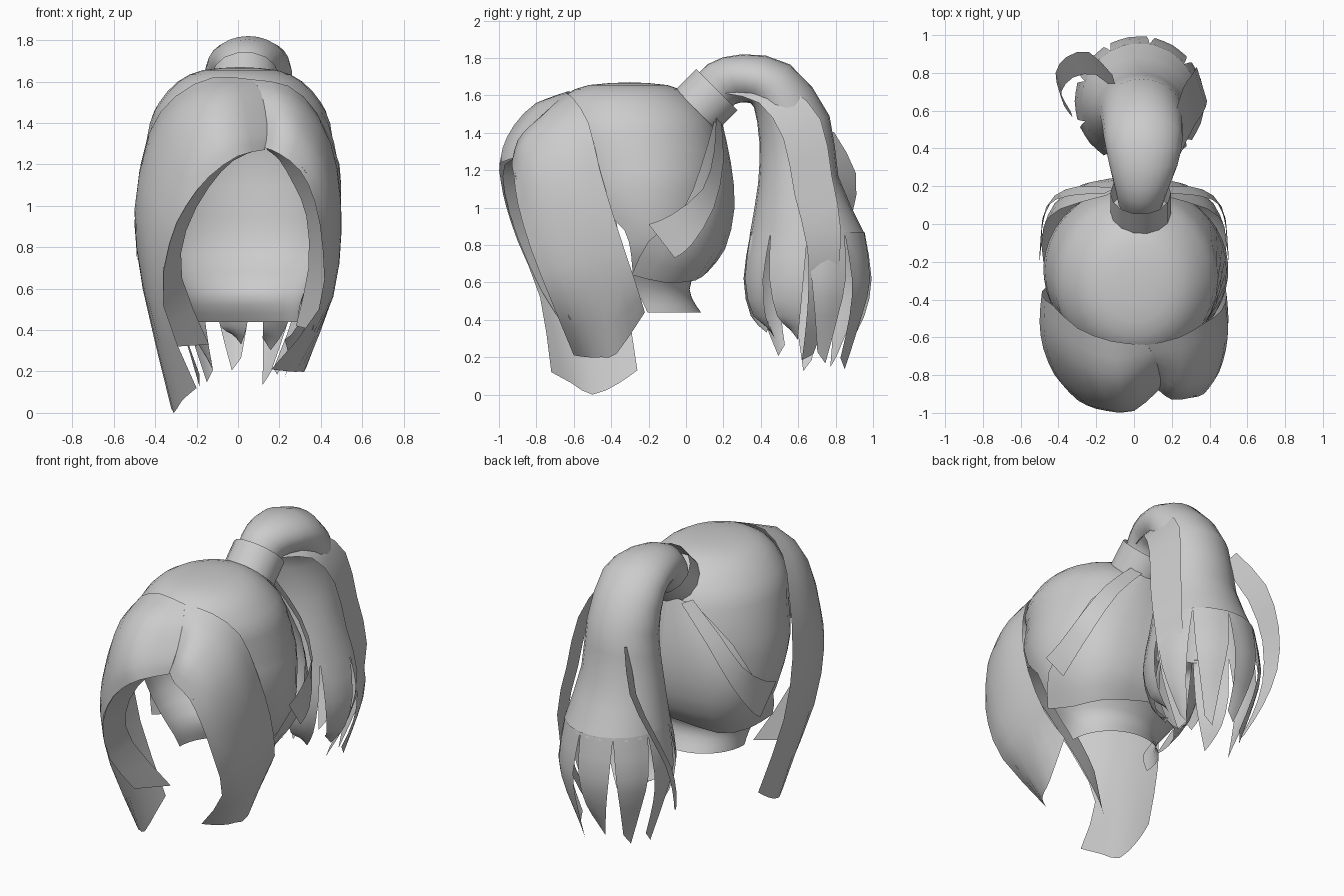
import bpy, bmesh, math, random
from mathutils import Vector

random.seed(4)
hair = bpy.data.materials.new("hair_grey")
hair.diffuse_color = (0.6, 0.6, 0.6, 1)


def smooth(pts, n):
    """Curve through the points, n steps per span."""
    pts = [Vector(p) for p in pts]
    if n < 2 or len(pts) < 2:
        return pts
    ext = [2 * pts[0] - pts[1]] + pts + [2 * pts[-1] - pts[-2]]
    out = []
    for a, b, c, d in zip(ext, ext[1:], ext[2:], ext[3:]):
        for k in range(n):
            t = k / n
            out.append(0.5 * (2 * b + (c - a) * t + (2 * a - 5 * b + 4 * c - d) * t * t
                              + (3 * b - a - 3 * c + d) * t ** 3))
    return out + [pts[-1]]


def build(name, grids, across=2, along=2, angle=45):
    """One object from one or more lofted grids of points."""
    bm = bmesh.new()
    for rows in grids:
        rows = [smooth(r, across) for r in rows]
        rows = list(zip(*[smooth(c, along) for c in zip(*rows)]))
        vs = [[bm.verts.new(p) for p in r] for r in rows]
        for r0, r1 in zip(vs, vs[1:]):
            for j in range(len(r0) - 1):
                bm.faces.new((r0[j], r0[j + 1], r1[j + 1], r1[j]))
    bmesh.ops.remove_doubles(bm, verts=bm.verts, dist=0.0005)
    bmesh.ops.recalc_face_normals(bm, faces=bm.faces)
    me = bpy.data.meshes.new(name)
    bm.to_mesh(me)
    bm.free()
    me.materials.append(hair)
    ob = bpy.data.objects.new(name, me)
    bpy.context.collection.objects.link(ob)
    bpy.ops.object.select_all(action='DESELECT')
    ob.select_set(True)
    bpy.context.view_layer.objects.active = ob
    bpy.ops.object.shade_smooth_by_angle(angle=math.radians(angle))
    return ob


def ring(c, rx, r, tilt, n=24):
    """Closed oval whose second axis is tilted in the side plane."""
    t = math.radians(tilt)
    return [(c[0] + rx * math.cos(a), c[1] + r * math.sin(a) * math.cos(t),
             c[2] + r * math.sin(a) * math.sin(t))
            for a in (2 * math.pi * i / n for i in range(n + 1))]


# Scalp cap: height, half width, front y, back y, half angle of face opening
levels = [(1.67, 0, -.30, -.30, 0), (1.655, .18, -.52, -.10, 0), (1.60, .30, -.65, .02, 0),
          (1.50, .39, -.72, .12, 0), (1.40, .435, -.74, .17, .35), (1.20, .48, -.71, .21, .95),
          (1.00, .485, -.66, .20, 1.05), (.88, .47, -.60, .19, 1.25), (.75, .43, -.55, .15, 1.3),
          (.61, .33, -.48, .03, 1.35), (.52, .29, -.46, .03, 1.45), (.44, .28, -.48, .08, 1.55)]
cap = []
for z, rx, yf, yb, a0 in levels:
    angs = [a0 + (2 * math.pi - 2 * a0) * i / 28 for i in range(29)]
    cap.append([(.01 + rx * math.sin(a), (yf + yb) / 2 - (yb - yf) / 2 * math.cos(a), z)
                for a in angs])
build("scalp_cap", [cap], 1, 2, 60)

# Large swept fringe, left of the parting: root to tip, back edge to front edge
build("left_fringe", [[
    [(.07, -.64, 1.61), (.11, -.71, 1.55), (.135, -.78, 1.45), (.14, -.85, 1.35), (.13, -.88, 1.27)],
    [(-.12, -.62, 1.62), (-.08, -.80, 1.56), (-.06, -.92, 1.44), (-.03, -.98, 1.32), (0, -.99, 1.24)],
    [(-.30, -.55, 1.53), (-.28, -.74, 1.48), (-.25, -.88, 1.36), (-.20, -.97, 1.22), (-.14, -.99, 1.14)],
    [(-.43, -.43, 1.35), (-.43, -.60, 1.30), (-.40, -.75, 1.20), (-.33, -.89, 1.08), (-.25, -.96, 1.0)],
    [(-.49, -.38, 1.0), (-.50, -.52, .98), (-.48, -.66, .95), (-.42, -.80, .88), (-.33, -.90, .82)],
    [(-.46, -.33, .60), (-.46, -.45, .60), (-.45, -.58, .58), (-.42, -.70, .55), (-.36, -.78, .52)],
    [(-.33, -.26, .13), (-.33, -.36, .06), (-.31, -.50, 0), (-.27, -.61, .06), (-.20, -.72, .12)]]])

# Fringe right of the parting
build("right_fringe", [[
    [(.07, -.64, 1.61), (.11, -.71, 1.55), (.13, -.78, 1.45), (.14, -.84, 1.36), (.13, -.88, 1.28)],
    [(.24, -.60, 1.58), (.25, -.72, 1.52), (.24, -.83, 1.44), (.22, -.90, 1.36), (.20, -.93, 1.25)],
    [(.38, -.52, 1.45), (.40, -.65, 1.40), (.38, -.78, 1.34), (.35, -.87, 1.27), (.30, -.92, 1.17)],
    [(.46, -.46, 1.20), (.48, -.58, 1.18), (.47, -.70, 1.14), (.43, -.82, 1.10), (.37, -.90, 1.02)],
    [(.49, -.37, .90), (.50, -.50, .88), (.49, -.62, .85), (.46, -.74, .82), (.41, -.83, .78)],
    [(.45, -.27, .60), (.46, -.40, .58), (.46, -.52, .56), (.44, -.63, .53), (.39, -.72, .50)],
    [(.34, -.22, .44), (.33, -.37, .22), (.30, -.45, .20), (.25, -.53, .20), (.16, -.60, .21)]]])

# Inner locks turned in behind the fringe edges
build("left_inner_lock", [[
    [(.10, -.87, 1.28), (.10, -.80, 1.27)], [(-.05, -.97, 1.23), (-.02, -.80, 1.22)],
    [(-.20, -.97, 1.08), (-.14, -.82, 1.09)], [(-.33, -.90, .84), (-.25, -.78, .88)],
    [(-.37, -.77, .55), (-.27, -.68, .65)], [(-.30, -.62, .32), (-.14, -.48, .33)]]])
build("right_inner_lock", [[
    [(.14, -.86, 1.30), (.14, -.78, 1.27)], [(.23, -.91, 1.26), (.20, -.78, 1.22)],
    [(.33, -.91, 1.16), (.27, -.78, 1.10)], [(.41, -.84, .97), (.33, -.74, .95)],
    [(.43, -.74, .68), (.34, -.62, .70)], [(.36, -.62, .40), (.28, -.50, .42)]]])

# Back hair swept up to the tie, wrapping round below the ears
back = [[(.15, .15, 1.46), (.11, .17, 1.46), (.07, .18, 1.47), (.0, .19, 1.47)],
        [(.39, .08, 1.22), (.31, .15, 1.22), (.18, .22, 1.23), (.0, .24, 1.24)],
        [(.48, -.02, .98), (.42, .11, .98), (.27, .21, .98), (.0, .26, 1.0)],
        [(.48, -.20, .82), (.44, -.02, .76), (.30, .15, .76), (.0, .21, .78)],
        [(.41, -.29, .64), (.36, -.12, .60), (.26, .05, .61), (.0, .12, .66)]]
# Long pointed lock on each side, from the tie to a forward tip
flick = [[(.10, .19, 1.45), (.16, .16, 1.48)], [(.29, .20, 1.24), (.34, .15, 1.30)],
         [(.42, .15, 1.0), (.465, .09, 1.10)], [(.485, .03, .80), (.495, -.08, .96)],
         [(.485, -.06, .73), (.50, -.20, .91)]]
for side, s in (("right", 1), ("left", -1)):
    for part, rows in (("back_hair", back), ("side_flick", flick)):
        build(f"{side}_{part}", [[[(s * x, y, z) for x, y, z in r] for r in rows]])

# Hair tie: short open band
build("hair_tie", [[ring((.035, y, z), .16, .16, 135, 14)
                    for y, z in ((.055, 1.52), (.165, 1.63))]], 1, 1, 40)

# Ponytail: curved tube that widens downwards
build("ponytail", [[
    ring((.035, .12, 1.58), .12, .12, 135), ring((.04, .19, 1.66), .14, .13, 125),
    ring((.05, .31, 1.69), .18, .13, 95), ring((.05, .46, 1.65), .21, .15, 50),
    ring((.04, .58, 1.42), .22, .20, 20), ring((.03, .60, 1.15), .25, .215, 5),
    ring((.03, .65, .85), .31, .31, 0)]], 1, 2, 60)

# Broad split tips around the ponytail end
locks, count = [], 9
for i in range(count):
    mid = 2 * math.pi * (i + .5) / count
    tip = random.uniform(.14, .38)
    lock = []
    for z, reach, wide in ((.87, .99, 1), (.62, 1.11, .82), (.42, .98, .62), (tip, .70, .3)):
        half = wide * math.pi / count
        lock.append([(.03 + .31 * reach * math.cos(mid + k * half),
                      .65 + .31 * reach * math.sin(mid + k * half),
                      z - (.03 * k if z == tip else 0)) for k in (-1, 0, 1)])
    locks.append(lock)
build("ponytail_tips", locks, 2, 2)

# Loose flat strands hanging beside the ponytail: path point and half width
strands = {
    "left_loose_strand": [(-.10, .74, 1.38), (-.22, .85, 1.15), (-.34, .83, .92),
                          (-.40, .75, .70), (-.38, .66, .50), (-.33, .58, .34)],
    "right_loose_strand": [(.15, .27, 1.64), (.23, .47, 1.60), (.29, .62, 1.42),
                           (.33, .68, 1.12), (.36, .74, .82), (.31, .72, .50), (.18, .65, .2)]}
for name, path in strands.items():
    wid = (.05, .06, .055, .05, .035, .015) if name[0] == "l" else (.06, .08, .1, .1, .09, .07, .03)
    build(name, [[[(x + w * .3, y - w, z - w * .5), (x - w * .3, y + w, z + w * .5)]
                  for (x, y, z), w in zip(path, wid)]], 1, 2)
